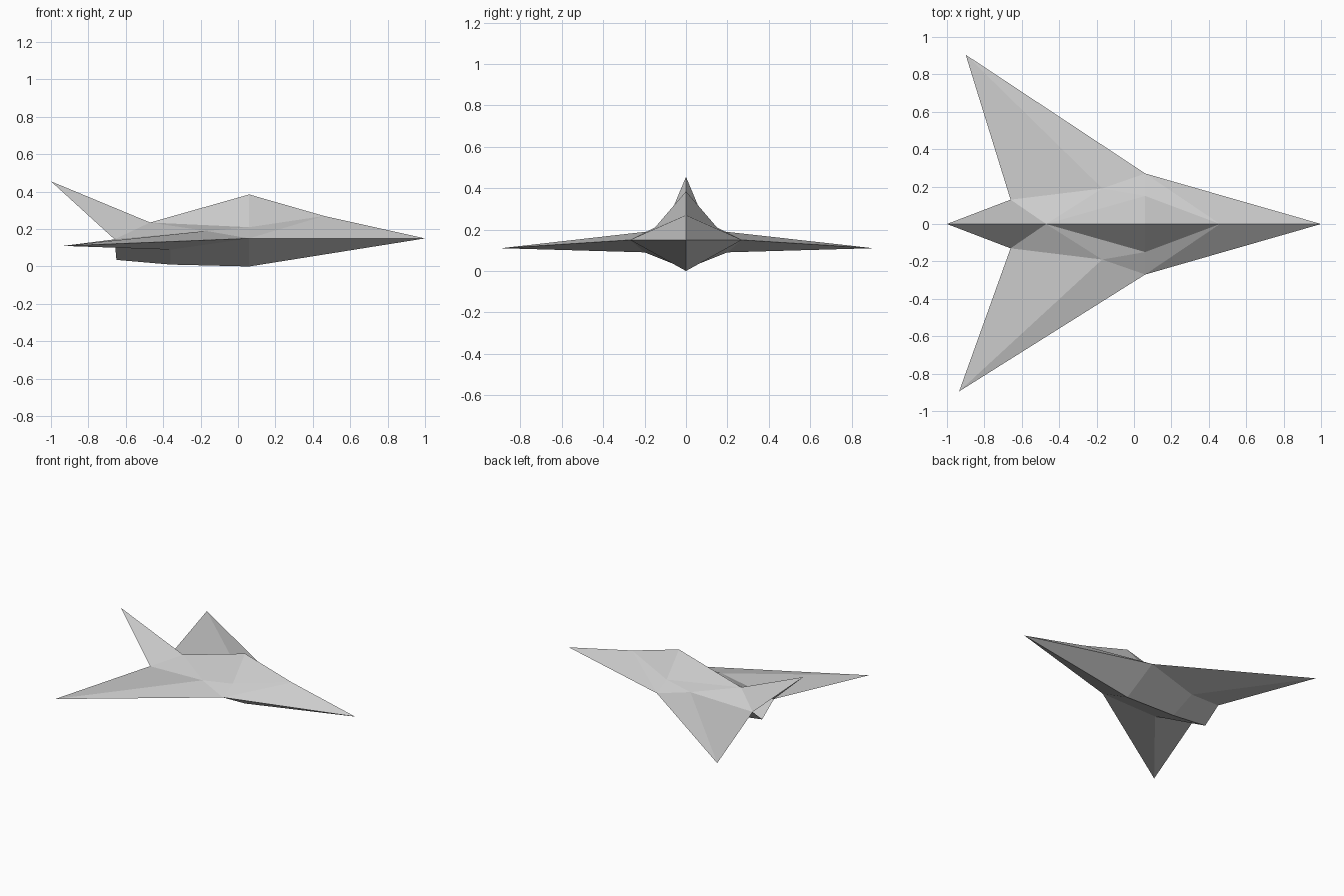
import bpy
import bmesh
from mathutils import Vector

cube = bpy.data.objects.get("Cube")
if cube:
    bpy.data.objects.remove(cube, do_unlink=True)

grey = bpy.data.materials.new("light_grey")
colour = (0.6, 0.6, 0.6, 1)
grey.diffuse_color = colour
grey.use_nodes = True
grey.node_tree.nodes["Principled BSDF"].inputs["Base Color"].default_value = colour

# Key corners of one half of the craft, nose along +x
P = {
    "nose": (1, 0, 0.15),
    "glass_front": (0.46, 0, 0.27),
    "glass_top": (0.06, 0, 0.385),
    "glass_side": (0.06, 0.15, 0.21),
    "spine": (-0.47, 0, 0.235),
    "fin_tip": (-1, 0, 0.455),
    "shoulder": (0.06, 0.27, 0.15),
    "root": (-0.17, 0.19, 0.19),
    "tail": (-0.66, 0.13, 0.145),
    "under": (-0.36, 0.2, 0.09),
    "keel_front": (0.06, 0, 0),
    "keel_mid": (-0.36, 0, 0.01),
    "keel_back": (-0.65, 0, 0.035),
}
# The two wing tips differ slightly
TIPS = {1: (-0.9, 0.905, 0.11), -1: (-0.935, 0.895, 0.11)}


def panel(name, upper=(), lower=(), sides=(1, -1)):
    """Flat panels, upper ones facing up and lower ones facing down."""
    bm = bmesh.new()
    for side in sides:
        points = dict(P, tip=TIPS[side])
        for faces, up in ((upper, 1), (lower, -1)):
            for face in faces:
                verts = []
                for key in face.split():
                    x, y, z = points[key]
                    verts.append(bm.verts.new(Vector((x, y * side, z))))
                f = bm.faces.new(verts)
                f.normal_update()
                if f.normal.z * up < 0:
                    f.normal_flip()
    bmesh.ops.remove_doubles(bm, verts=bm.verts, dist=0.0001)
    mesh = bpy.data.meshes.new(name)
    bm.to_mesh(mesh)
    bm.free()
    mesh.materials.append(grey)
    obj = bpy.data.objects.new(name, mesh)
    bpy.context.collection.objects.link(obj)
    return obj


# Canopy
panel("canopy", ["glass_front glass_side glass_top",
                 "glass_top glass_side spine"])

# Fuselage with open tail
panel("fuselage",
      ["nose shoulder glass_front",
       "glass_front shoulder glass_side",
       "glass_side shoulder root",
       "glass_side root spine",
       "spine root tail"],
      ["nose shoulder keel_front",
       "shoulder under keel_mid keel_front",
       "under tail keel_back keel_mid"])

# Swept wings
for name, side in (("wing_back", 1), ("wing_front", -1)):
    panel(name,
          ["root shoulder tip", "root tip tail"],
          ["shoulder tip under", "under tip tail"], (side,))

# Raised tail fin
panel("tail_fin", ["spine tail fin_tip"])
